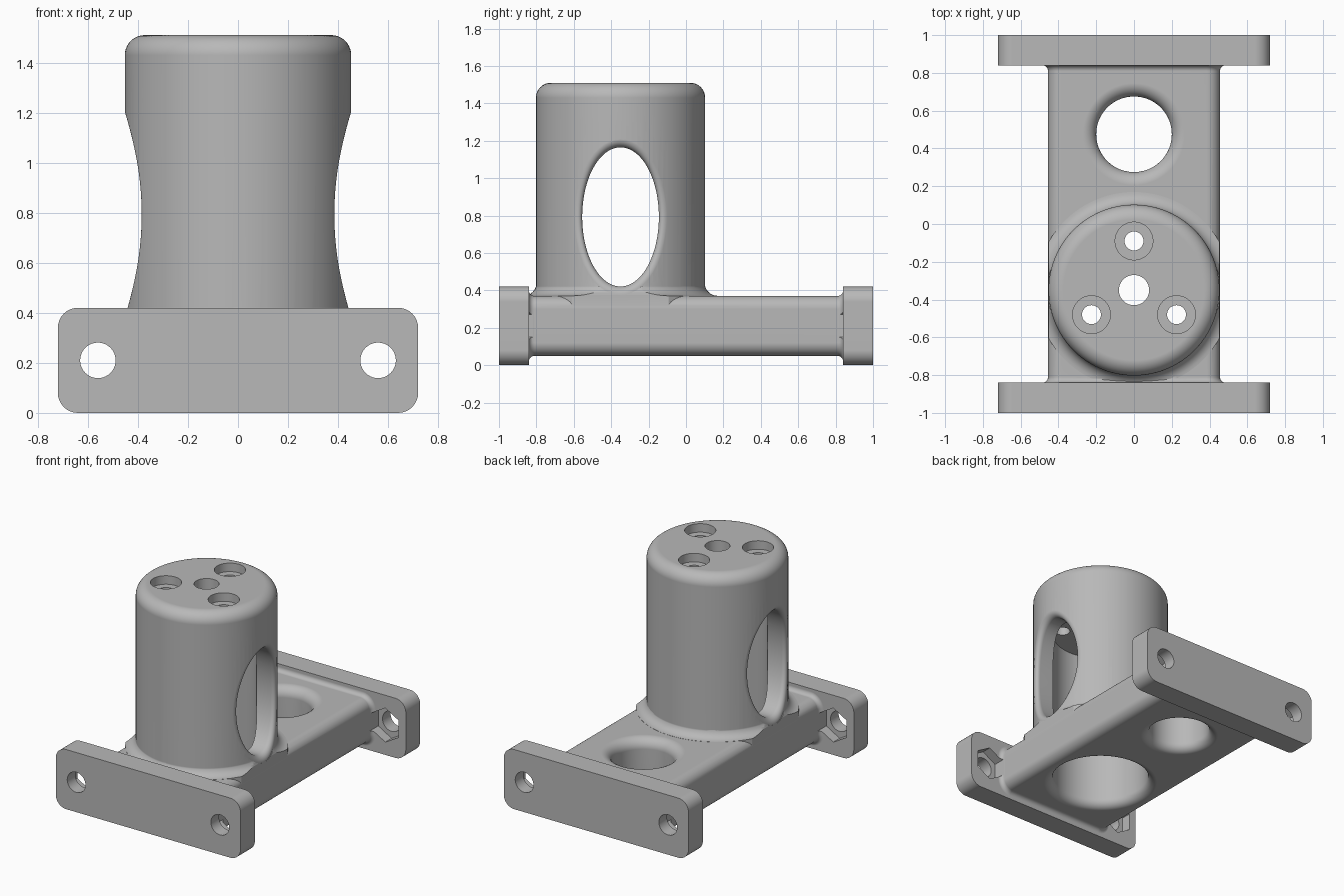
import bpy, bmesh
from math import sin, cos, pi, sqrt

if "Cube" in bpy.data.objects:
    bpy.data.objects.remove(bpy.data.objects["Cube"], do_unlink=True)

grey = bpy.data.materials.new("plain grey")
grey.use_nodes = True
colour = (0.48, 0.48, 0.48, 1)
grey.diffuse_color = colour
grey.node_tree.nodes["Principled BSDF"].inputs["Base Color"].default_value = colour

TOWER_Y, TOWER_R, TOWER_TOP = -0.35, 0.4525, 1.51
BODY_HALF, BODY_LOW, BODY_TOP, MID_Z = 0.455, 0.05, 0.37, 0.21
FLANGE_IN = 0.84


def loft(name, rings):
    """Closed solid through a list of equally sized point rings."""
    bm = bmesh.new()
    loops = [[bm.verts.new(p) for p in ring] for ring in rings]
    n = len(loops[0])
    for a, b in zip(loops, loops[1:]):
        for i in range(n):
            j = (i + 1) % n
            bm.faces.new((a[i], a[j], b[j], b[i]))
    bm.faces.new(loops[0][::-1])
    bm.faces.new(loops[-1])
    bmesh.ops.recalc_face_normals(bm, faces=bm.faces)
    mesh = bpy.data.meshes.new(name)
    bm.to_mesh(mesh)
    bm.free()
    mesh.materials.append(grey)
    ob = bpy.data.objects.new(name, mesh)
    bpy.context.collection.objects.link(ob)
    return ob


def circle(r, n, turn=0.0):
    return [(r * cos(2 * pi * i / n + turn), r * sin(2 * pi * i / n + turn)) for i in range(n)]


def lathe(name, profile, x, y, n=96):
    """Turn (radius, height) pairs about an upright axis."""
    return loft(name, [[(x + u, y + v, z) for u, v in circle(r, n)] for r, z in profile])


def pin(name, r, x, z, y0, y1, n=40, turn=0.0):
    """Prism lying along y."""
    return loft(name, [[(x + u, y, z + v) for u, v in circle(r, n, turn)] for y in (y0, y1)])


def rounded(hx, hz, r, y, zc=MID_Z, n=8):
    """Rounded rectangle ring standing across y."""
    ring = []
    for k, (sx, sz) in enumerate(((1, 1), (-1, 1), (-1, -1), (1, -1))):
        for i in range(n + 1):
            a = (k + i / n) * pi / 2
            ring.append((sx * (hx - r) + r * cos(a), y, zc + sz * (hz - r) + r * sin(a)))
    return ring


def fillet(r, z, f, up=1, n=8):
    """Quarter arc from radius r to r + f, ending level at height z."""
    arc = [i * pi / 2 / n for i in range(n + 1)]
    return [(r + f - f * cos(t), z + up * (f - f * sin(t))) for t in arc]


def combine(target, tool, operation):
    mod = target.modifiers.new("combine", 'BOOLEAN')
    mod.operation, mod.solver, mod.object = operation, 'EXACT', tool
    bpy.context.view_layer.objects.active = target
    bpy.ops.object.modifier_apply(modifier=mod.name)
    bpy.data.objects.remove(tool, do_unlink=True)


# Base body with coved ends that spread into the flanges
cove = 0.03
half = []
for i in range(7):
    t = i * pi / 12
    half.append((FLANGE_IN - cove + cove * sin(t), cove - cove * cos(t)))
ends = half + [(FLANGE_IN + 0.05, cove)]
stations = [(-y, o) for y, o in reversed(ends)] + ends
hz = (BODY_TOP - BODY_LOW) / 2
bracket = loft("mounting_bracket",
               [rounded(BODY_HALF + o, hz + o, 0.07 + o, y) for y, o in stations])

# End flanges
for s in (-1, 1):
    flange = loft("end_flange", [rounded(0.72, 0.21, 0.08, s * y) for y in (FLANGE_IN, 1)])
    combine(bracket, flange, 'UNION')

# Tower with rounded top edge
edge = 0.08
crown = [(TOWER_R - edge + edge * cos(t), TOWER_TOP - edge + edge * sin(t))
         for t in [i * pi / 20 for i in range(11)]]
combine(bracket, lathe("tower", [(TOWER_R, 0.2)] + crown, 0, TOWER_Y), 'UNION')

# Blend at the tower foot, trimmed to the body width
foot = fillet(TOWER_R - 0.003, BODY_TOP + 0.001, 0.07)
flare = lathe("tower_foot", foot + [(foot[-1][0], 0.25)], 0, TOWER_Y)
trim = loft("foot_trim", [rounded(0.453, 0.16, 0.07, y, 0.286) for y in (-0.95, 0.3)])
combine(flare, trim, 'INTERSECT')
combine(bracket, flare, 'UNION')

cutters = []

# Tower bore, narrowing to the centre hole in the cap
lip = fillet(0.32, BODY_LOW, 0.06)
cutters.append(lathe("bore", [(lip[-1][0], -0.1)] + lip[::-1]
                     + [(0.32, 1.2), (0.08, 1.2), (0.08, 1.6)], 0, TOWER_Y))

# Round hole through the body, with eased rims
low = fillet(0.2, BODY_LOW, 0.06)
high = fillet(0.2, BODY_TOP, 0.07, -1)
cutters.append(lathe("body_hole", [(low[-1][0], -0.1)] + low[::-1]
                     + high + [(high[-1][0], 0.39)], 0, 0.475))

# Oval windows through both tower sides, with eased rims that follow the wall
soft = 0.045
rims = [(soft - soft * cos(t), soft - soft * sin(t)) for t in [i * pi / 16 for i in range(9)]]
rims.append((soft, -0.1))


def oval(side, grow, depth, n=96):
    ring = []
    for u, v in circle(1, n):
        y = (0.205 + grow) * u
        x = side * (sqrt(TOWER_R ** 2 - y * y) - depth)
        ring.append((x, TOWER_Y + y, 0.793 + (0.372 + grow) * v))
    return ring


cutters.append(loft("windows", [oval(-1, g, d) for g, d in reversed(rims)]
                    + [oval(1, g, d) for g, d in rims]))

# Three counterbored screw holes in the cap
for k in range(3):
    a = pi / 2 + k * 2 * pi / 3
    cutters.append(lathe("screw_hole", [(0.05, 1.1), (0.05, 1.45), (0.1, 1.45), (0.1, 1.6)],
                         0.26 * cos(a), TOWER_Y + 0.26 * sin(a), 48))

# Bolt holes and hexagonal nut pockets in the flanges
for sx in (-1, 1):
    for sy in (-1, 1):
        cutters.append(pin("bolt_hole", 0.071, sx * 0.56, MID_Z, sy * 0.8, sy * 1.1))
        cutters.append(pin("nut_pocket", 0.12, sx * 0.56, MID_Z, sy * 0.78, sy * 0.91, 6, pi / 6))

for cutter in cutters:
    combine(bracket, cutter, 'DIFFERENCE')

# Smooth shading with crisp edges
bracket.select_set(True)
bpy.context.view_layer.objects.active = bracket
bpy.ops.object.shade_smooth_by_angle(angle=pi / 6)
weighted = bracket.modifiers.new("weighted normals", 'WEIGHTED_NORMAL')
weighted.keep_sharp = True
